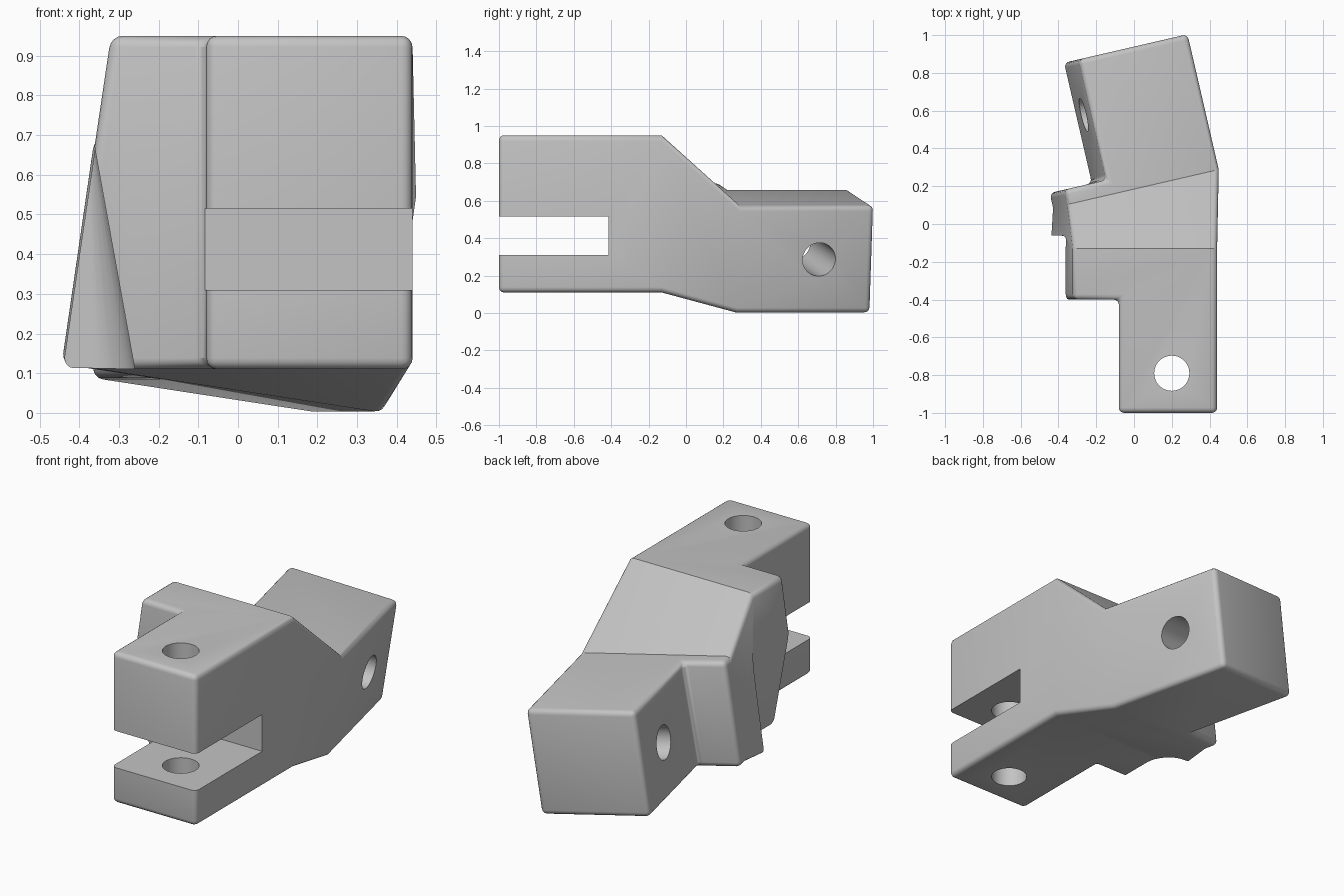
import bpy, bmesh, math
from mathutils import Matrix, Vector

if "Cube" in bpy.data.objects:
    bpy.data.objects.remove(bpy.data.objects["Cube"])

grey = bpy.data.materials.new("plain grey")
grey.use_nodes = True
grey.diffuse_color = (0.55, 0.55, 0.55, 1)
grey.node_tree.nodes["Principled BSDF"].inputs["Base Color"].default_value = (0.55, 0.55, 0.55, 1)

# Frame of the rear end: turned about z, then rolled about its own length
REAR = Matrix.Rotation(math.radians(13), 4, "Z") @ Matrix.Rotation(math.radians(8.5), 4, "Y")


def make_object(name, bm):
    bmesh.ops.recalc_face_normals(bm, faces=bm.faces)
    mesh = bpy.data.meshes.new(name)
    bm.to_mesh(mesh)
    bm.free()
    mesh.materials.append(grey)
    ob = bpy.data.objects.new(name, mesh)
    bpy.context.collection.objects.link(ob)
    return ob


def prism(name, low, high):
    """Solid between two matching rings of points."""
    bm = bmesh.new()
    a, b = ([bm.verts.new(p) for p in ring] for ring in (low, high))
    for i in range(len(a)):
        j = (i + 1) % len(a)
        bm.faces.new((a[i], a[j], b[j], b[i]))
    bm.faces.new(a)
    bm.faces.new(b)
    return make_object(name, bm)


def cylinder(name, radius, depth, matrix):
    bm = bmesh.new()
    bmesh.ops.create_cone(bm, cap_ends=True, segments=48, radius1=radius,
                          radius2=radius, depth=depth, matrix=matrix)
    return make_object(name, bm)


# Hinge body: stepped front fork, slanted waist and stepped rear tang
def front_ring(z):
    left = -0.32 - (0.95 - z) * 0.149
    outline = [(0.44, -0.13), (0.44, -1), (-0.08, -1), (-0.08, -0.4), (left, -0.4), (left, -0.13)]
    return [Vector((x, y, z)) for x, y in outline]


def rear_ring(t):
    outline = [(-0.416, 0.18), (-0.416, 0.26), (-0.184, 0.26), (-0.184, 0.915), (0.416, 0.915), (0.416, 0.18)]
    return [REAR @ Vector((w, v, t)) for w, v in outline]


bm = bmesh.new()
low, high = ([bm.verts.new(p) for p in front_ring(z) + rear_ring(t)]
             for z, t in ((0.11, 0.062), (0.95, 0.642)))
for ring in (low, high):
    bm.faces.new(ring[:6])
    bm.faces.new((ring[0], ring[5], ring[6], ring[11]))
    bm.faces.new(ring[6:])
for i in range(12):
    j = (i + 1) % 12
    bm.faces.new((low[i], low[j], high[j], high[i]))
body = make_object("hinge_body", bm)

bpy.context.view_layer.objects.active = body
body.select_set(True)
bevel = body.modifiers.new("rounded edges", "BEVEL")
bevel.width = 0.028
bevel.segments = 4
bevel.limit_method = "ANGLE"
bevel.angle_limit = math.radians(48)
bpy.ops.object.modifier_apply(modifier=bevel.name)


# Relief on the side: a rounded corner that tapers away upwards
def relief_ring(z):
    inner = -0.365 + (0.69 - z) * 0.181
    r = max(0.02, (0.69 - z) * 0.24)
    arc = [(inner - r + r * math.cos(k * math.pi / 16), -0.06 - r + r * math.sin(k * math.pi / 16))
           for k in range(9)]
    return [(x, y, z) for x, y in [(-0.7, -0.06), (-0.7, -0.6), (inner, -0.6)] + arc]


slot_ring = [(-0.1, -1.1), (0.6, -1.1), (0.6, -0.415), (-0.1, -0.415)]
cutters = [
    prism("relief_cutter", relief_ring(-0.1), relief_ring(0.69)),
    prism("slot_cutter", *([(x, y, z) for x, y in slot_ring] for z in (0.31, 0.515))),
    cylinder("fork_hole_cutter", 0.093, 3, Matrix.Translation((0.2, -0.79, 0.5))),
    cylinder("tang_hole_cutter", 0.09, 2, REAR @ Matrix.Translation((0, 0.623, 0.352))
             @ Matrix.Rotation(math.pi / 2, 4, "Y")),
]
for cutter in cutters:
    cutter.hide_render = True
    cut = body.modifiers.new("cut", "BOOLEAN")
    cut.operation = "DIFFERENCE"
    cut.solver = "EXACT"
    cut.object = cutter
    bpy.ops.object.modifier_apply(modifier=cut.name)
    bpy.data.objects.remove(cutter)

bpy.ops.object.shade_smooth_by_angle(angle=math.radians(30))
